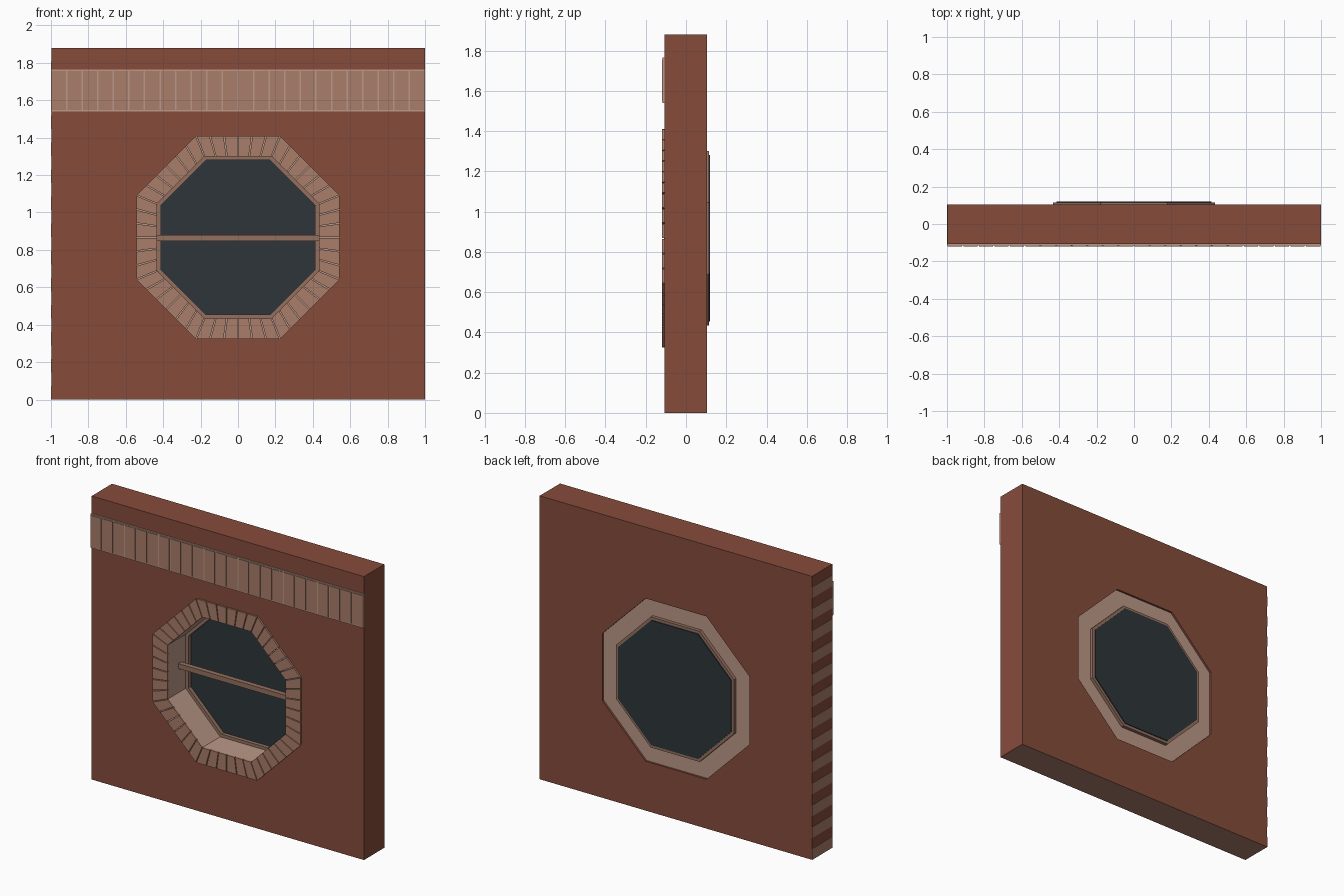
import bpy, bmesh, math

old = bpy.data.objects.get("Cube")
if old:
    bpy.data.objects.remove(old, do_unlink=True)


def material(name, hex_code):
    def linear(c):
        return c / 12.92 if c <= 0.04045 else ((c + 0.055) / 1.055) ** 2.4
    rgb = [linear(v / 255) for v in bytes.fromhex(hex_code)]
    m = bpy.data.materials.new(name)
    m.use_nodes = True
    m.diffuse_color = (*rgb, 1)
    bsdf = m.node_tree.nodes["Principled BSDF"]
    bsdf.inputs["Base Color"].default_value = (*rgb, 1)
    bsdf.inputs["Roughness"].default_value = 0.9
    return m


BRICK = material("red brick", "864C3B")
TRIM = material("trim brick", "A97D6A")
STONE = material("pale stone", "BB9888")
FRAME = material("frame brown", "94705F")
GLASS = material("dark glass", "2D353A")

FRONT, BACK, TOP = -0.108, 0.105, 1.88
CENTRE = 0.867
TAN = math.tan(math.pi / 8)


def finish(bm, name, *mats):
    bmesh.ops.recalc_face_normals(bm, faces=bm.faces)
    mesh = bpy.data.meshes.new(name)
    bm.to_mesh(mesh)
    bm.free()
    for m in mats:
        mesh.materials.append(m)
    ob = bpy.data.objects.new(name, mesh)
    bpy.context.collection.objects.link(ob)
    return ob


def prism(bm, outline, y0, y1):
    """Extrude an outline of (x, z) points from y0 to y1."""
    a = [bm.verts.new((x, y0, z)) for x, z in outline]
    b = [bm.verts.new((x, y1, z)) for x, z in outline]
    bm.faces.new(a)
    bm.faces.new(b[::-1])
    for i in range(len(a)):
        j = (i + 1) % len(a)
        bm.faces.new((a[i], b[i], b[j], a[j]))


def rect(x0, x1, z0, z1):
    return [(x0, z0), (x1, z0), (x1, z1), (x0, z1)]


def side_point(side, r, t):
    """Point on an octagon side; t runs -1..1 between its corners."""
    ang = side * math.pi / 4
    s = t * r * TAN
    return (r * math.cos(ang) - s * math.sin(ang),
            CENTRE + r * math.sin(ang) + s * math.cos(ang))


def octagon(r):
    return [side_point(i, r, 1) for i in range(8)]


def octagon_ring(name, r_in, r_out, y0, y1, mat):
    bm = bmesh.new()
    loops = [[bm.verts.new((x, y, z)) for x, z in octagon(r)]
             for r, y in ((r_in, y0), (r_out, y0), (r_out, y1), (r_in, y1))]
    for k in range(4):
        a, b = loops[k], loops[(k + 1) % 4]
        for i in range(8):
            j = (i + 1) % 8
            bm.faces.new((a[i], a[j], b[j], b[i]))
    return finish(bm, name, mat)


# Wall with an octagonal opening
bm = bmesh.new()
prism(bm, rect(-0.998, 1, 0, TOP), FRONT, BACK)
wall = finish(bm, "wall", BRICK, TRIM)
bm = bmesh.new()
prism(bm, octagon(0.54), -0.5, 0.5)
cutter = finish(bm, "opening_cutter")
cutter.hide_render = True
cut = wall.modifiers.new("opening", "BOOLEAN")
cut.operation = "DIFFERENCE"
cut.solver = "EXACT"
cut.object = cutter
bpy.context.view_layer.objects.active = wall
bpy.ops.object.modifier_apply(modifier=cut.name)
bpy.data.objects.remove(cutter, do_unlink=True)
for f in wall.data.polygons:
    f.material_index = 1 if f.normal.z < -0.9 and f.center.z < 0.01 else 0

# Pale courses on the end of the wall
bm = bmesh.new()
courses = 13
step = TOP / courses
for i in range(courses):
    prism(bm, rect(-1, -0.998, i * step, (i + 0.5) * step), FRONT, BACK)
finish(bm, "end_courses", TRIM)

# Upright brick band on a pale mortar strip
bm = bmesh.new()
prism(bm, rect(-1, 1, 1.54, 1.765), -0.116, FRONT)
finish(bm, "band_mortar", STONE)
bm = bmesh.new()
count = 24
width = 2 / count
for i in range(count):
    x = -1 + i * width
    prism(bm, rect(x + 0.004, x + width - 0.004, 1.548, 1.757), -0.12, FRONT)
finish(bm, "band_bricks", TRIM)

# Stone lining of the opening, recessed at the back
octagon_ring("opening_lining", 0.433, 0.54, -0.11, 0.092, STONE)

# Tapered brick surround
bm = bmesh.new()
per_side, gap = 6, 0.014
for side in range(8):
    for i in range(per_side):
        t0 = -1 + 2 * i / per_side + gap
        t1 = -1 + 2 * (i + 1) / per_side - gap
        prism(bm, [side_point(side, 0.433, t0), side_point(side, 0.543, t0),
                   side_point(side, 0.543, t1), side_point(side, 0.433, t1)],
              -0.12, -0.105)
finish(bm, "surround_bricks", TRIM)

# Window frame, glass and crossbar
octagon_ring("window_frame", 0.413, 0.433, 0.07, 0.114, FRAME)
bm = bmesh.new()
prism(bm, octagon(0.414), 0.095, 0.12)
finish(bm, "window_glass", GLASS)
bm = bmesh.new()
prism(bm, rect(-0.433, 0.433, 0.847, 0.88), -0.005, 0.028)
finish(bm, "crossbar", FRAME)
